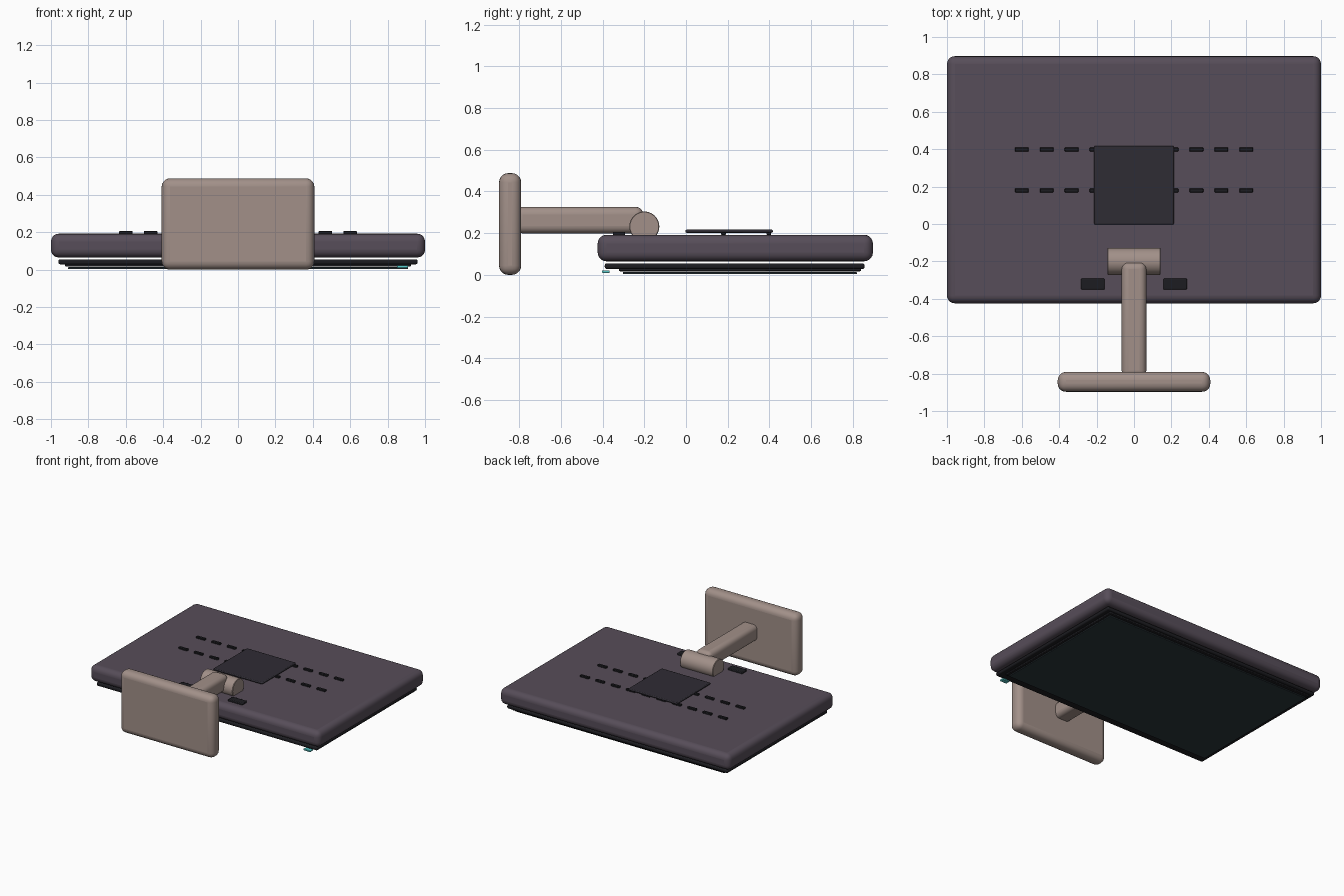
import bpy
from math import pi

if "Cube" in bpy.data.objects:
    bpy.data.objects.remove(bpy.data.objects["Cube"])


def material(name, rgb):
    m = bpy.data.materials.new(name)
    m.diffuse_color = (*rgb, 1)
    m.use_nodes = True
    m.node_tree.nodes["Principled BSDF"].inputs["Base Color"].default_value = m.diffuse_color
    return m


plum = material("plum_plastic", (0.095, 0.075, 0.1))
beige = material("warm_beige", (0.36, 0.28, 0.25))
dark = material("dark_plastic", (0.028, 0.025, 0.034))
black = material("black_plastic", (0.012, 0.012, 0.015))
glass = material("dark_glass", (0.025, 0.038, 0.045))
cyan = material("cyan_light", (0.1, 0.6, 0.6))


def finish(ob, name, mat, bevel, segments):
    ob.name = name
    ob.data.materials.append(mat)
    if bevel:
        b = ob.modifiers.new("bevel", 'BEVEL')
        b.width = bevel
        b.segments = segments
        b.limit_method = 'ANGLE'
        bpy.ops.object.shade_smooth_by_angle()
    return ob


def box(name, x, y, z, mat, bevel=0, segments=4):
    """Rounded box from (min, max) ranges."""
    ranges = (x, y, z)
    bpy.ops.mesh.primitive_cube_add(size=1, location=[(a + b) / 2 for a, b in ranges])
    ob = bpy.context.object
    ob.scale = [b - a for a, b in ranges]
    bpy.ops.object.transform_apply(location=False, rotation=False, scale=True)
    return finish(ob, name, mat, bevel, segments)


# Display lying face down: shell, bezel layers and screen
box("shell", (-1, 1), (-0.424, 0.897), (0.065, 0.192), plum, 0.042, 5)
box("bezel", (-0.96, 0.96), (-0.39, 0.857), (0.028, 0.055), black, 0.01, 3)
box("inner_bezel", (-0.925, 0.925), (-0.322, 0.84), (0.017, 0.032), black, 0.005, 2)
box("screen", (-0.91, 0.91), (-0.303, 0.82), (0.003, 0.013), glass, 0.003, 2)
box("power_light", (0.85, 0.91), (-0.403, -0.366), (0.009, 0.022), cyan, 0.004, 2)

# Rear cover plate
box("rear_plate", (-0.213, 0.213), (-0.003, 0.417), (0.202, 0.217), dark, 0.006, 2)

# Two rows of vent slots
for row, y in enumerate((0.18, 0.398)):
    for i in range(10):
        x = -0.6 + i * 1.2 / 9
        box(f"vent_slot_{row}_{i}", (x - 0.037, x + 0.037), (y - 0.011, y + 0.011),
            (0.19, 0.206), black, 0.003, 1)

# Port pads on both sides of the hinge
for side, cx in (("left", -0.22), ("right", 0.22)):
    box(f"port_pad_{side}", (cx - 0.063, cx + 0.063), (-0.351, -0.292),
        (0.188, 0.206), black, 0.005, 2)

# Stand: hinge barrel, neck and foot
bpy.ops.mesh.primitive_cylinder_add(vertices=40, radius=0.072, depth=0.285,
                                    location=(0, -0.2, 0.232), rotation=(0, pi / 2, 0))
finish(bpy.context.object, "hinge_barrel", beige, 0.003, 1)
box("neck", (-0.066, 0.066), (-0.82, -0.205), (0.199, 0.326), beige, 0.036, 5)
box("foot", (-0.408, 0.408), (-0.897, -0.791), (0, 0.488), beige, 0.044, 5)
